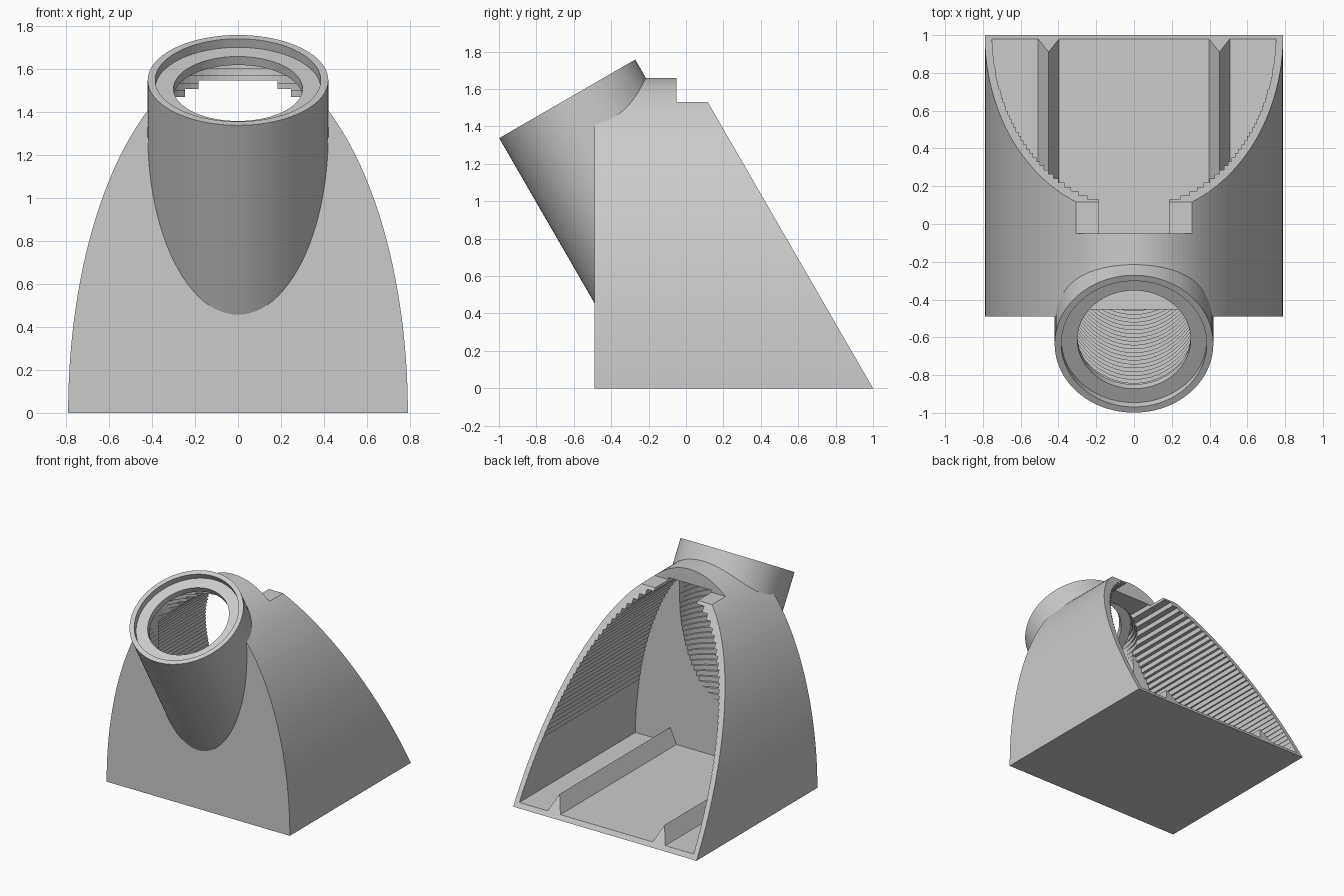
import bpy, bmesh, math
from mathutils import Matrix, Vector

cube = bpy.data.objects.get("Cube")
if cube:
    bpy.data.objects.remove(cube, do_unlink=True)

# One plain grey for everything
grey = bpy.data.materials.new("plain grey")
grey.use_nodes = True
colour = (0.6, 0.6, 0.6, 1)
grey.diffuse_color = colour
grey.node_tree.nodes["Principled BSDF"].inputs["Base Color"].default_value = colour

TILT = math.radians(30)
AXIS = Vector((0, -math.sin(TILT), math.cos(TILT)))
RIM = Vector((0, -0.635, 1.5475))
FRONT, BACK, WALL, FLOOR = -0.49, 1.0, 0.04, 0.035


def finish(name, bm):
    bmesh.ops.recalc_face_normals(bm, faces=bm.faces)
    mesh = bpy.data.meshes.new(name)
    bm.to_mesh(mesh)
    bm.free()
    mesh.materials.append(grey)
    obj = bpy.data.objects.new(name, mesh)
    bpy.context.collection.objects.link(obj)
    return obj


def slab(bm, points, offset):
    """Extrude a closed flat outline by an offset."""
    face = bm.faces.new([bm.verts.new(p) for p in points])
    new = bmesh.ops.extrude_face_region(bm, geom=[face])["geom"]
    bmesh.ops.translate(bm, vec=offset, verts=[v for v in new if isinstance(v, bmesh.types.BMVert)])


def prism(name, profile, y0, y1, sloped=False):
    """Extrude an (x, z) profile along y, optionally trimmed by the back slope."""
    bm = bmesh.new()
    slab(bm, [(x, y0, z) for x, z in profile], (0, y1 - y0, 0))
    if sloped:
        cut = bmesh.ops.bisect_plane(bm, geom=bm.verts[:] + bm.edges[:] + bm.faces[:],
                                     plane_co=(0, BACK, 0), plane_no=(0, math.cos(TILT), math.sin(TILT)),
                                     clear_outer=True)["geom_cut"]
        bmesh.ops.remove_doubles(bm, verts=bm.verts, dist=1e-5)
        bmesh.ops.holes_fill(bm, edges=[e for e in bm.edges if e.is_boundary], sides=0)
    return finish(name, bm)


def tilted_cylinder(name, radius, top, bottom):
    """Cylinder on the tube axis; top and bottom are depths below the rim."""
    bm = bmesh.new()
    centre = RIM - AXIS * (top + bottom) / 2
    bmesh.ops.create_cone(bm, cap_ends=True, segments=96, radius1=radius, radius2=radius,
                          depth=bottom - top,
                          matrix=Matrix.Translation(centre) @ Matrix.Rotation(TILT, 4, 'X'))
    return finish(name, bm)


def combine(target, tool, operation, use_self=False):
    mod = target.modifiers.new(operation, 'BOOLEAN')
    mod.object, mod.operation, mod.solver, mod.use_self = tool, operation, 'EXACT', use_self
    graph = bpy.context.evaluated_depsgraph_get()
    mesh = bpy.data.meshes.new_from_object(target.evaluated_get(graph))
    target.modifiers.clear()
    target.data = mesh
    bpy.data.objects.remove(tool, do_unlink=True)


# Housing: half ellipse with a sloping back
N = 96
arch = [(0.79 * math.cos(math.pi * i / N), 1.66 * math.sin(math.pi * i / N)) for i in range(N + 1)]
arch[-1] = (-0.79, 0)
arch[0] = (0.79, 0)
housing = prism("housing", arch, FRONT, BACK + 0.1, sloped=True)

# Tilted tube joined to the front
combine(housing, tilted_cylinder("tube", 0.42, 0, 1.2), 'UNION')

# Hollow inside with stepped walls
right = []
LAYERS = 40
step = (1.585 - FLOOR) / LAYERS
for i in range(LAYERS - 1):
    z0, z1 = FLOOR + i * step, FLOOR + (i + 1) * step
    x = 0.752 * math.sqrt(1 - (z1 / 1.595) ** 2)
    right += [(x, z0), (x, z1)]
cavity = right + [(-x, z) for x, z in reversed(right)]
combine(housing, prism("cavity", cavity, FRONT + WALL, BACK + 0.3), 'DIFFERENCE')

# Stepped bore through the tube, in flat layers
bm = bmesh.new()
thick, radius, sides = 0.035, 0.372, 64
for i in range(42):
    z = 0.34 + i * thick
    y = RIM.y - (z + thick / 2 - RIM.z) * math.tan(TILT)
    ring = [(radius * math.cos(a), y + radius / math.cos(TILT) * math.sin(a), z)
            for a in (math.tau * (k + 0.5) / sides for k in range(sides))]
    slab(bm, ring, (0, 0, thick + 0.001))
combine(housing, finish("bore", bm), 'DIFFERENCE', use_self=True)

# Round recess inside the rim
combine(housing, tilted_cylinder("recess", 0.385, -0.1, 0.06), 'DIFFERENCE')

# Notch at the top of the back opening
notch = [(-0.5, 1.53), (0.5, 1.53), (0.5, 1.9), (-0.5, 1.9)]
combine(housing, prism("notch", notch, -0.05, 0.5), 'DIFFERENCE')

# Ledge ring seated below the rim
ledge = tilted_cylinder("rim_ledge", 0.4, 0.046, 0.092)
combine(ledge, tilted_cylinder("ledge_hole", 0.3, 0, 0.2), 'DIFFERENCE')

# Two triangular floor ribs
for name, x in (("left_floor_rib", 0.452), ("right_floor_rib", -0.452)):
    rib = [(x - 0.055, 0.02), (x + 0.055, 0.02), (x + 0.055, FLOOR), (x, 0.155), (x - 0.055, FLOOR)]
    prism(name, rib, FRONT + WALL - 0.01, BACK + 0.1, sloped=True)
